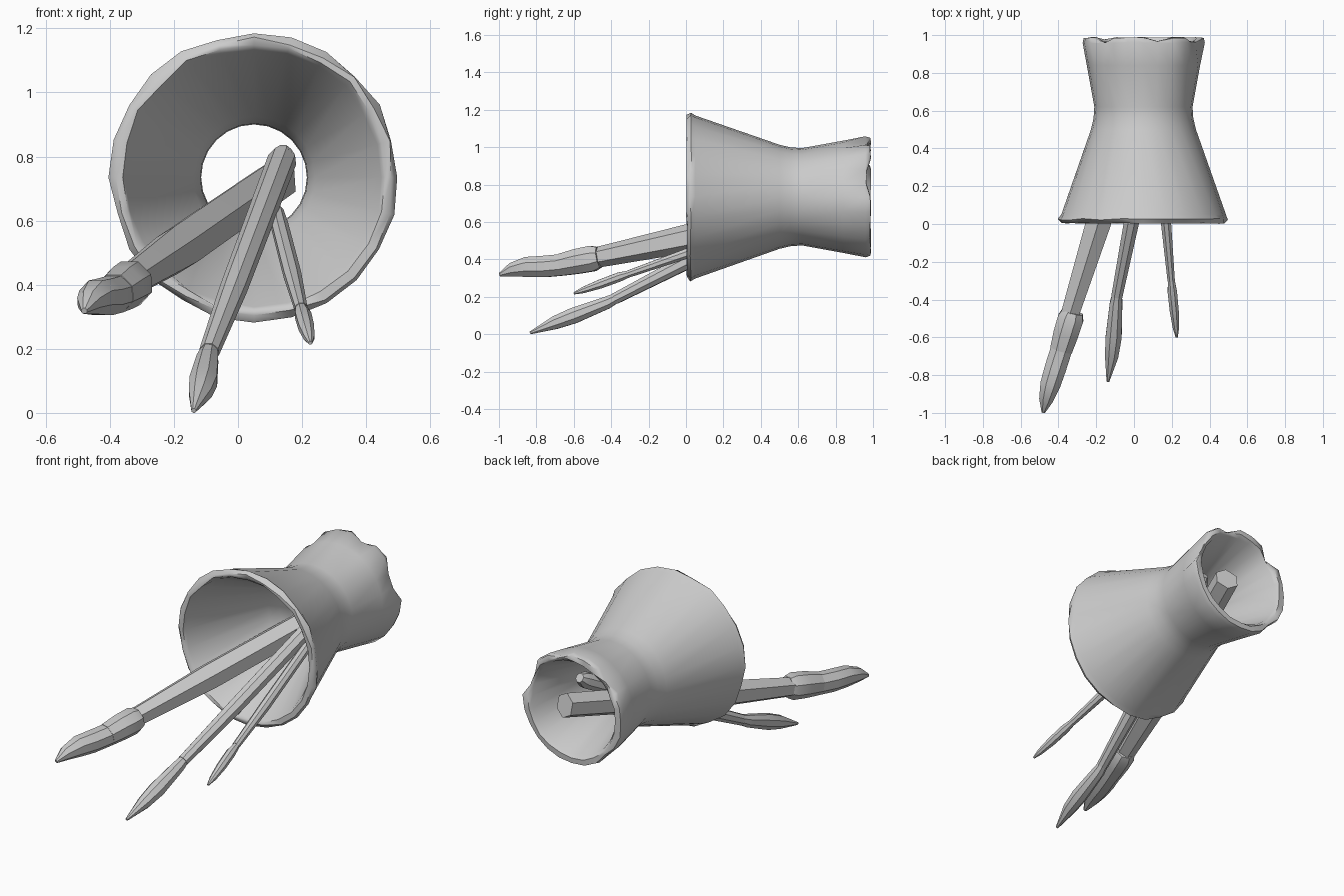
import bpy, bmesh, math, random
from mathutils import Vector

random.seed(4)


def finish(name, bm, angle):
    bmesh.ops.recalc_face_normals(bm, faces=bm.faces)
    me = bpy.data.meshes.new(name)
    bm.to_mesh(me)
    bm.free()
    ob = bpy.data.objects.new(name, me)
    bpy.context.collection.objects.link(ob)
    bpy.ops.object.select_all(action='DESELECT')
    ob.select_set(True)
    bpy.context.view_layer.objects.active = ob
    bpy.ops.object.shade_smooth_by_angle(angle=math.radians(angle))
    return ob


def bridge(bm, a, b):
    n = len(a)
    for i in range(n):
        bm.faces.new((a[i], a[(i + 1) % n], b[(i + 1) % n], b[i]))


def rod(name, stations, sides):
    """Capped tube through (x, y, z, radius) stations."""
    bm = bmesh.new()
    pts = [Vector(s[:3]) for s in stations]
    rings = []
    for i, s in enumerate(stations):
        d = (pts[min(i + 1, len(pts) - 1)] - pts[max(i - 1, 0)]).normalized()
        u = d.cross(Vector((0, 0, 1))).normalized()
        v = u.cross(d)
        ring = []
        for k in range(sides):
            t = math.tau * (k + 0.5) / sides
            ring.append(bm.verts.new(pts[i] + s[3] * (u * math.cos(t) + v * math.sin(t))))
        rings.append(ring)
    for a, b in zip(rings, rings[1:]):
        bridge(bm, a, b)
    bm.faces.new(rings[0])
    bm.faces.new(rings[-1])
    return finish(name, bm, 40)


# Flared, open-ended jar lying on its side: closed profile of (y, radius, wobble)
SIDES = 24
CX, CZ = 0.05, 0.735
profile = [
    (0.025, 0.40, 0.006), (0.005, 0.415, 0.008), (0.005, 0.435, 0.008),
    (0.025, 0.447, 0.008), (0.05, 0.437, 0.003), (0.50, 0.278, 0), (0.56, 0.264, 0),
    (0.62, 0.260, 0), (0.84, 0.300, 0), (0.96, 0.322, 0.003),
    (0.985, 0.318, 0.004), (0.988, 0.285, 0.004), (0.965, 0.27, 0.003),
    (0.62, 0.165, 0), (0.55, 0.168, 0), (0.48, 0.19, 0),
]
chips = {1: 0.035, 2: 0.03, 5: 0.03, 9: 0.04, 15: 0.015}  # dents in the rear rim

bm = bmesh.new()
rings = []
for y, r, w in profile:
    ring = []
    for k in range(SIDES):
        t = math.tau * k / SIDES
        rr = r + random.uniform(-w, w)
        yy = y + random.uniform(-w, w) * 0.5
        if y > 0.95 and r > 0.3:
            rr -= chips.get(k, 0)
        if y > 0.98:
            yy -= chips.get(k, 0) * 0.7
        ring.append(bm.verts.new((CX + rr * math.cos(t), yy, CZ + rr * math.sin(t))))
    rings.append(ring)
for i in range(len(rings)):
    bridge(bm, rings[i], rings[(i + 1) % len(rings)])
finish("jar", bm, 50)

# Large brush: handle, collar and bristles
rod("large_brush_handle", [
    (0.12, 0.95, 0.725, 0.070), (-0.19, 0.0, 0.51, 0.076),
    (-0.34, -0.48, 0.41, 0.055)], 6)
rod("large_brush_collar", [
    (-0.325, -0.465, 0.412, 0.060), (-0.335, -0.50, 0.405, 0.074),
    (-0.36, -0.58, 0.39, 0.072), (-0.385, -0.665, 0.372, 0.064)], 8)
rod("large_brush_bristles", [
    (-0.38, -0.65, 0.372, 0.062), (-0.415, -0.76, 0.362, 0.062),
    (-0.443, -0.85, 0.360, 0.058), (-0.465, -0.93, 0.345, 0.040),
    (-0.48, -0.997, 0.318, 0.010)], 8)

# Medium brush
rod("medium_brush_handle", [
    (0.143, 0.78, 0.815, 0.026), (0.138, 0.74, 0.79, 0.046),
    (-0.015, 0.0, 0.385, 0.043), (-0.09, -0.38, 0.19, 0.032)], 8)
rod("medium_brush_bristles", [
    (-0.088, -0.36, 0.20, 0.026), (-0.095, -0.42, 0.17, 0.036),
    (-0.108, -0.60, 0.10, 0.046), (-0.118, -0.70, 0.062, 0.038),
    (-0.138, -0.833, 0.007, 0.008)], 8)

# Small brush
rod("small_brush_handle", [
    (0.125, 0.52, 0.63, 0.018), (0.13, 0.42, 0.585, 0.028),
    (0.17, 0.0, 0.43, 0.029), (0.197, -0.30, 0.325, 0.021)], 8)
rod("small_brush_bristles", [
    (0.197, -0.29, 0.328, 0.018), (0.203, -0.36, 0.305, 0.027),
    (0.213, -0.46, 0.268, 0.026), (0.222, -0.55, 0.236, 0.018),
    (0.226, -0.60, 0.218, 0.006)], 8)
